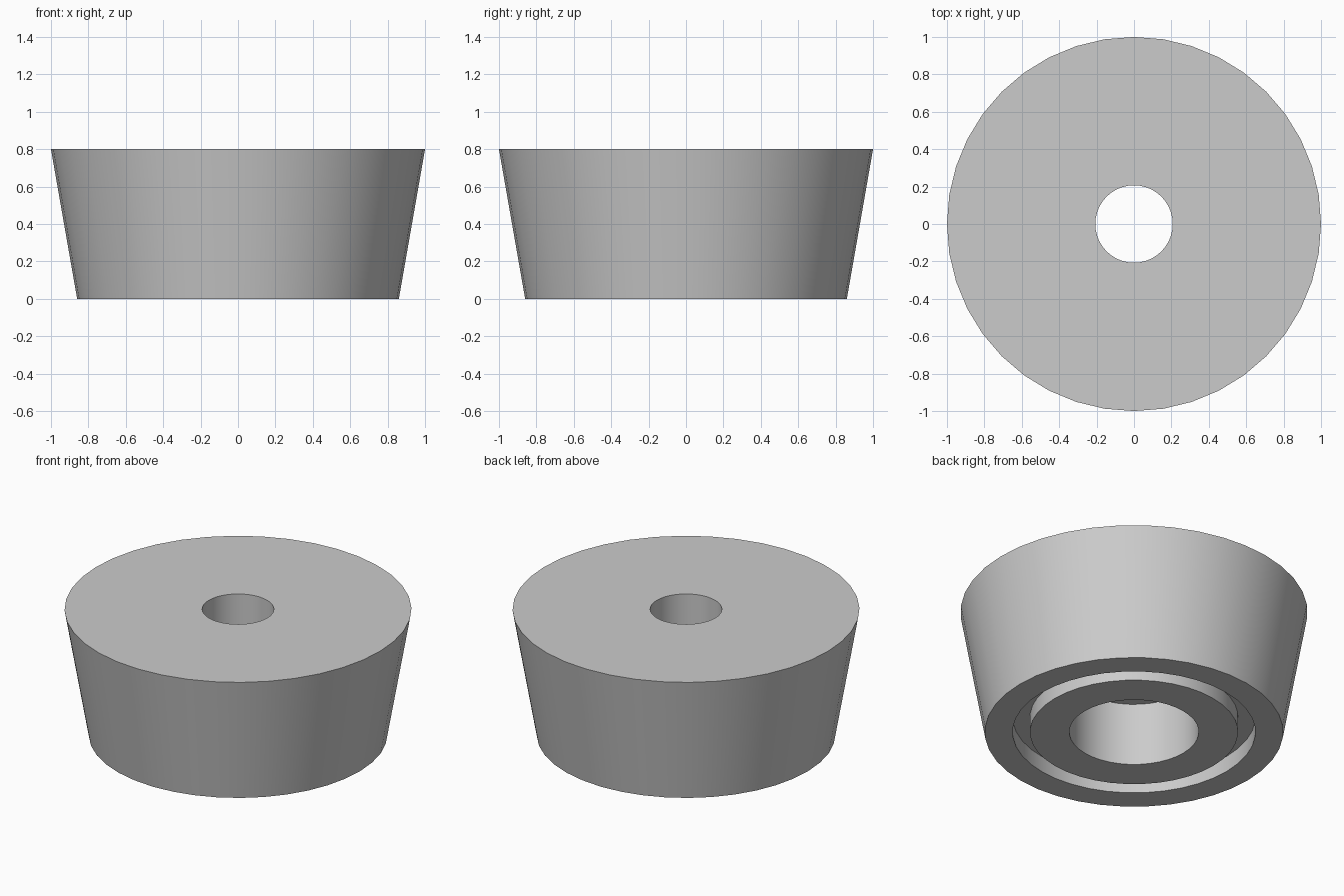
import bpy
import bmesh
import math

SEGMENTS = 40

cube = bpy.data.objects.get("Cube")
if cube:
    bpy.data.objects.remove(cube, do_unlink=True)

# Single grey material
grey = bpy.data.materials.new("light_grey")
grey.use_nodes = True
colour = (0.6, 0.6, 0.6, 1)
grey.diffuse_color = colour
grey.node_tree.nodes["Principled BSDF"].inputs["Base Color"].default_value = colour

# Half section (radius, height): outer taper, through hole, wide bore, ring groove
section = [
    (0.86, 0), (1, 0.8),
    (0.207, 0.8), (0.207, 0.4),
    (0.373, 0.4), (0.373, 0),
    (0.6, 0), (0.6, 0.1),
    (0.7, 0.1), (0.7, 0),
]

# Revolve the closed section around the z axis
bm = bmesh.new()
verts = [bm.verts.new((r, 0, z)) for r, z in section]
edges = [bm.edges.new((a, b)) for a, b in zip(verts, verts[1:] + verts[:1])]
bmesh.ops.spin(bm, geom=verts + edges, cent=(0, 0, 0), axis=(0, 0, 1),
               angle=math.tau, steps=SEGMENTS, use_merge=False)
bmesh.ops.remove_doubles(bm, verts=bm.verts, dist=0.0001)
bmesh.ops.recalc_face_normals(bm, faces=bm.faces)

mesh = bpy.data.meshes.new("tapered_foot")
bm.to_mesh(mesh)
bm.free()
mesh.materials.append(grey)

foot = bpy.data.objects.new("tapered_foot", mesh)
bpy.context.collection.objects.link(foot)

# Smooth round walls, sharp rims
bpy.ops.object.select_all(action="DESELECT")
foot.select_set(True)
bpy.context.view_layer.objects.active = foot
bpy.ops.object.shade_smooth_by_angle(angle=math.radians(30))
